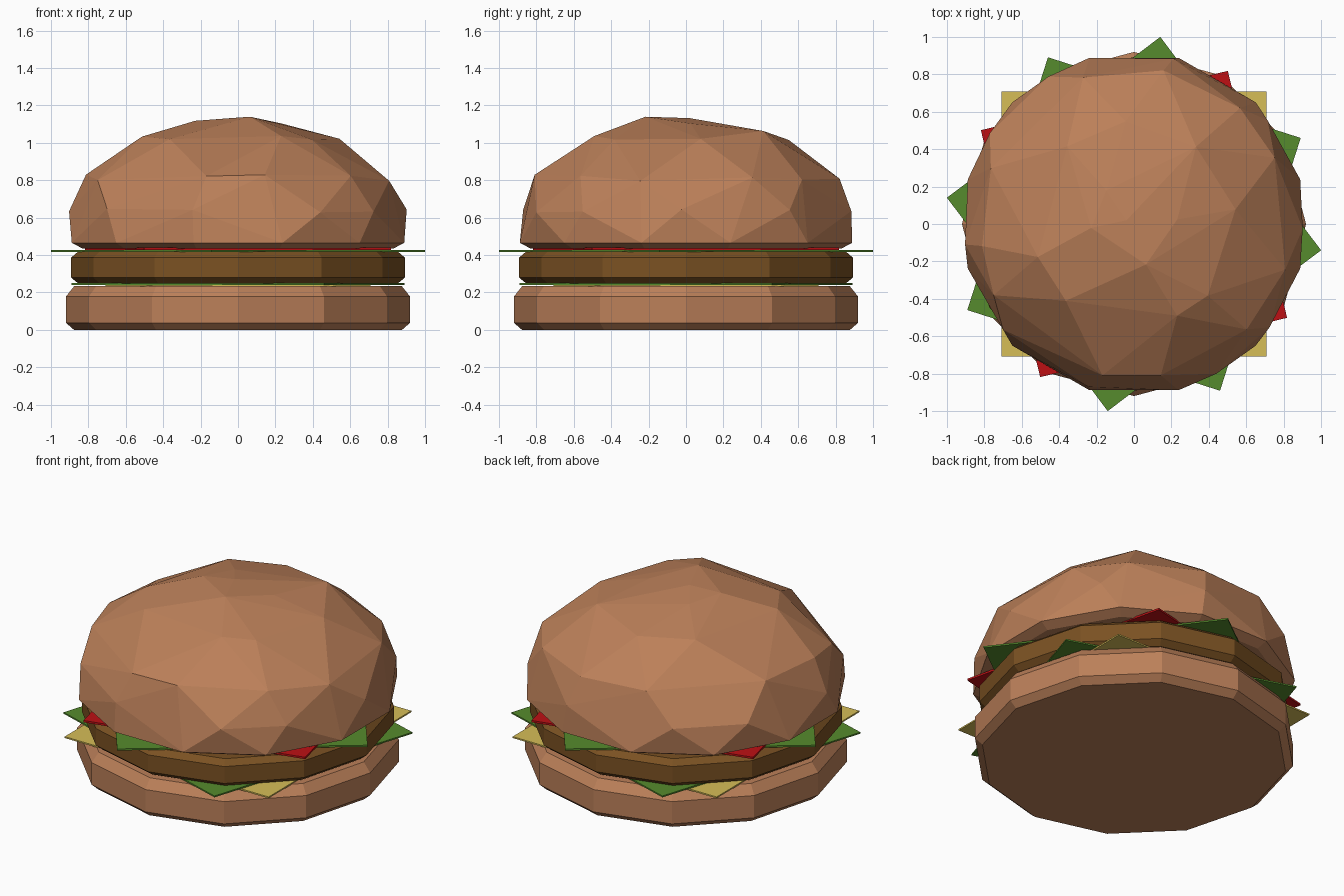
import bpy, bmesh, math, random

if "Cube" in bpy.data.objects:
    bpy.data.objects.remove(bpy.data.objects["Cube"])

random.seed(4)


def material(name, rgb):
    m = bpy.data.materials.new(name)
    m.diffuse_color = (*rgb, 1)
    m.use_nodes = True
    m.node_tree.nodes["Principled BSDF"].inputs["Base Color"].default_value = m.diffuse_color
    return m


BREAD = material("toasted bread", (0.50, 0.215, 0.10))
MEAT = material("cooked meat", (0.195, 0.082, 0.016))
CHEESE = material("yellow cheese", (0.67, 0.51, 0.095))
GREEN = material("leaf green", (0.092, 0.26, 0.026))
RED = material("tomato red", (0.51, 0.005, 0.007))


def finish(bm, name, mat):
    bmesh.ops.recalc_face_normals(bm, faces=bm.faces)
    me = bpy.data.meshes.new(name)
    bm.to_mesh(me)
    bm.free()
    me.materials.append(mat)
    ob = bpy.data.objects.new(name, me)
    bpy.context.collection.objects.link(ob)
    return ob


def lathe(name, profile, mat, sides=12, start=0.0):
    """Capped solid with a regular polygon at each (radius, z) of the profile."""
    bm = bmesh.new()
    rings = []
    for r, z in profile:
        angles = [start + 2 * math.pi * i / sides for i in range(sides)]
        rings.append([bm.verts.new((r * math.cos(a), r * math.sin(a), z)) for a in angles])
    for lo, hi in zip(rings, rings[1:]):
        for i in range(sides):
            j = (i + 1) % sides
            bm.faces.new((lo[i], lo[j], hi[j], hi[i]))
    bm.faces.new(rings[0][::-1])
    bm.faces.new(rings[-1])
    return finish(bm, name, mat)


def slice_square(name, corner, angle, z0, z1, mat):
    """Thin square slice, given by its corner radius and corner direction."""
    return lathe(name, [(corner, z0), (corner, z1)], mat, 4, math.radians(angle))


# Bottom bun and patty: chamfered twelve-sided discs
lathe("bottom_bun", [(0.877, 0), (0.92, 0.038), (0.92, 0.178), (0.875, 0.235)], BREAD)
lathe("patty", [(0.855, 0.249), (0.893, 0.28), (0.893, 0.386), (0.855, 0.418)], MEAT)

# Square fillings, turned so that their corners stick out in different directions
slice_square("cheese_slice", 1.003, 45, 0.232, 0.241, CHEESE)
slice_square("lower_lettuce", 1.003, 27.3, 0.241, 0.250, GREEN)
slice_square("upper_lettuce", 1.01, 82, 0.417, 0.427, GREEN)
slice_square("tomato_slice", 0.96, 58.5, 0.428, 0.440, RED)

# Top bun: irregular faceted dome, the convex hull of slightly jittered rings
bm = bmesh.new()
# radius, z, number of points, turn in degrees, jitter
dome = [(0.86, 0.435, 12, 15, 0), (0.92, 0.465, 12, 15, 0), (0.905, 0.64, 10, 5, 0.2),
        (0.835, 0.81, 11, 20, 0.3), (0.54, 1.04, 8, 10, 0.35), (0.23, 1.118, 4, 30, 0.3)]
for r, z, n, turn, jit in dome:
    for i in range(n):
        a = math.radians(turn) + 2 * math.pi * (i + random.uniform(-jit, jit)) / n
        t = random.uniform(-jit, jit) * 0.12
        bm.verts.new((r * (1 - t * 0.5) * math.cos(a), r * (1 - t * 0.5) * math.sin(a), z + t * 0.6))
bm.verts.new((-0.04, 0.02, 1.132))
hull = bmesh.ops.convex_hull(bm, input=bm.verts)
loose = {g for g in hull["geom_interior"] + hull["geom_unused"] if isinstance(g, bmesh.types.BMVert)}
bmesh.ops.delete(bm, geom=list(loose), context='VERTS')
bmesh.ops.dissolve_limit(bm, angle_limit=math.radians(1), verts=bm.verts, edges=bm.edges)
finish(bm, "top_bun", BREAD)
